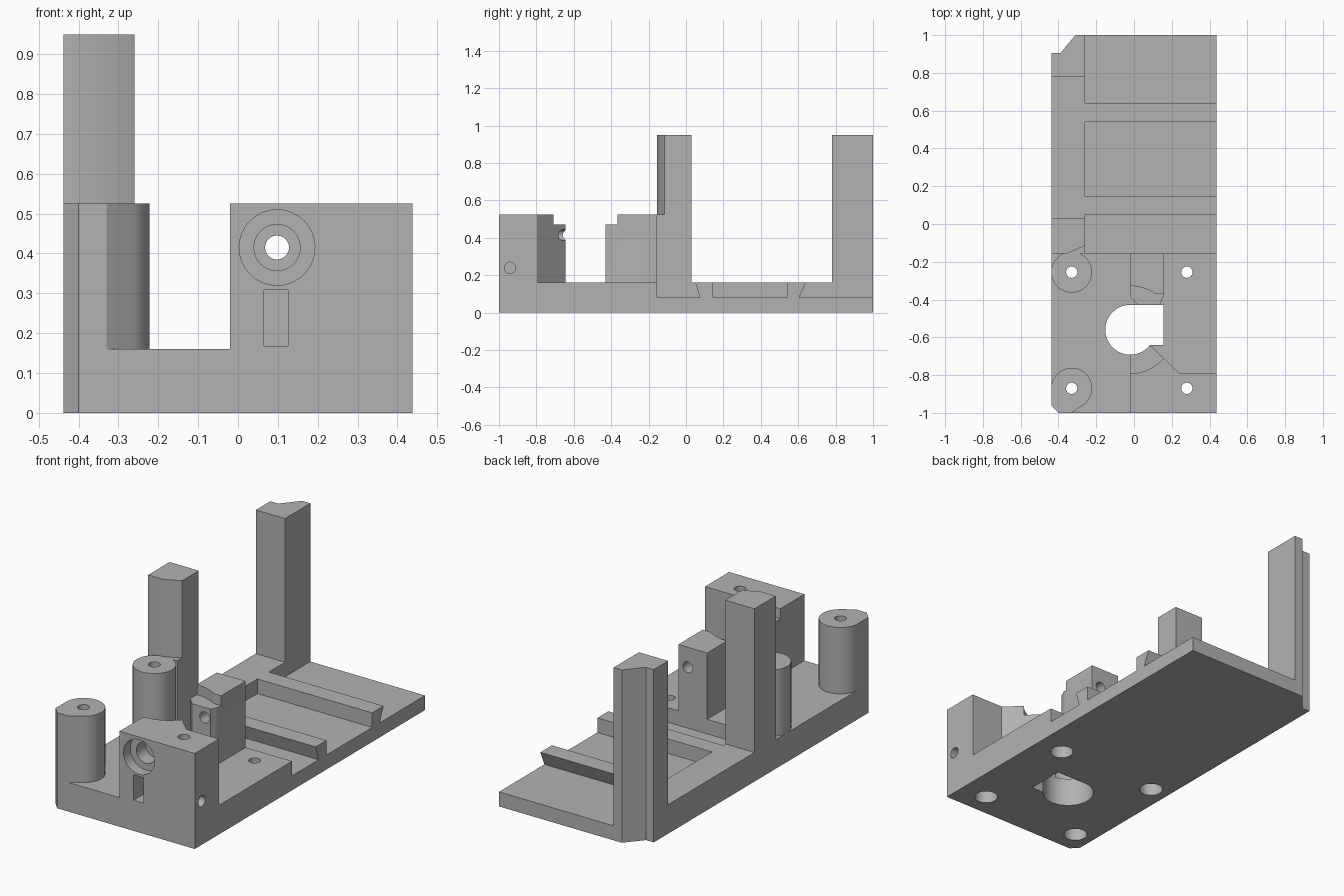
import bpy, bmesh
from math import sin, cos, pi, radians
from mathutils import Matrix, Vector

if "Cube" in bpy.data.objects:
    bpy.data.objects.remove(bpy.data.objects["Cube"], do_unlink=True)

grey = bpy.data.materials.new("matte grey")
grey.use_nodes = True
grey.diffuse_color = (0.45, 0.45, 0.45, 1)
grey.node_tree.nodes["Principled BSDF"].inputs["Base Color"].default_value = (0.45, 0.45, 0.45, 1)

SIDE, INNER = 0.4375, -0.26      # half width, inner edge of the side strip
FLOOR, DECK, MID, TALL = 0.08, 0.16, 0.525, 0.95


def prism(name, points, low, high, axis="z"):
    """Extrude an outline: (x, y) along z, or (y, z) along x."""
    place = (lambda a, b, h: (a, b, h)) if axis == "z" else (lambda a, b, h: (h, a, b))
    bm = bmesh.new()
    face = bm.faces.new([bm.verts.new(place(a, b, low)) for a, b in points])
    new = bmesh.ops.extrude_face_region(bm, geom=[face])["geom"]
    shift = Vector(place(0, 0, high - low))
    bmesh.ops.translate(bm, verts=[v for v in new if isinstance(v, bmesh.types.BMVert)], vec=shift)
    bmesh.ops.recalc_face_normals(bm, faces=bm.faces)
    mesh = bpy.data.meshes.new(name)
    bm.to_mesh(mesh)
    bm.free()
    mesh.materials.append(grey)
    obj = bpy.data.objects.new(name, mesh)
    bpy.context.collection.objects.link(obj)
    return obj


def arc(cx, cy, r, start=0, end=360, n=48):
    last = n if end - start == 360 else n - 1
    angles = [radians(start + (end - start) * i / last) for i in range(n)]
    return [(cx + r * cos(a), cy + r * sin(a)) for a in angles]


def rect(x0, x1, y0, y1):
    return [(x0, y0), (x1, y0), (x1, y1), (x0, y1)]


def rod(name, x, z, r, y0, y1):
    """Round cutter along y."""
    obj = prism(name, arc(0, 0, r, n=32), 0, y1 - y0)
    obj.data.transform(Matrix.Translation((x, y0, z)) @ Matrix.Rotation(-pi / 2, 4, "X"))
    return obj


# Base: side strip and the wide plate with its two undercut rails
strip = prism("side_strip", [(-SIDE, -0.96), (-0.4, -1), (INNER, -1), (INNER, 1), (-0.31, 1),
                             (-0.39, 0.905), (-SIDE, 0.905)], 0, DECK)
plate = prism("base_plate", [(-1, 0), (1, 0), (1, FLOOR), (0.605, FLOOR), (0.64, DECK),
                             (0.54, DECK), (0.54, FLOOR), (0.145, FLOOR), (0.145, DECK),
                             (0.05, DECK), (0.075, FLOOR), (-0.155, FLOOR), (-0.155, DECK),
                             (-1, DECK)], INNER, SIDE, "x")

# Tall posts on the strip
prism("rear_post", [(-SIDE, 0.78), (INNER, 0.78), (INNER, 1), (-0.31, 1),
                    (-0.39, 0.905), (-SIDE, 0.905)], DECK, TALL)
prism("middle_post_foot", rect(-SIDE, INNER, -0.155, 0.03), DECK, MID)
prism("middle_post", [(-SIDE, -0.155), (-0.35, -0.155), (INNER, -0.115),
                      (INNER, 0.03), (-SIDE, 0.03)], MID, TALL)

# Round screw pillars, flattened on the outer side
pillar_front = prism("front_pillar", [(-SIDE, -0.96), (-0.4, -1), (-0.33, -1)]
                     + arc(-0.33, -0.87, 0.108, -50, 174), DECK, MID)
pillar_back = prism("back_pillar", arc(-0.33, -0.255, 0.108, -174, 174), DECK, MID)

# Front bearing block and the support block behind it
front = prism("front_block", [(-0.02, -1), (SIDE, -1), (SIDE, -0.79), (0.24, -0.79),
                              (0.09, -0.645), (-0.02, -0.645)], DECK, MID)
support = prism("support_block", [(-0.02, -0.155), (0.155, -0.155), (0.155, -0.385),
                                  (0.135, -0.43), (0.02, -0.43), (-0.02, -0.385)], DECK, MID)

# Cutters
cuts = []


def cut(cutter, *parts):
    for part in parts:
        mod = part.modifiers.new("cut", "BOOLEAN")
        mod.operation, mod.solver, mod.object = "DIFFERENCE", "EXACT", cutter
        bpy.context.view_layer.objects.active = part
        bpy.ops.object.modifier_apply(modifier=mod.name)
    cutter.hide_render = True
    cuts.append(cutter)


# Vertical screw holes, widened from below
for x, y, parts in ((-0.33, -0.87, (strip, pillar_front)), (-0.33, -0.255, (strip, pillar_back)),
                    (0.28, -0.87, (plate, front)), (0.28, -0.255, (plate,))):
    cut(prism("screw_hole", arc(x, y, 0.03, n=32), -0.1, 1), *parts)
    cut(prism("screw_head_hole", arc(x, y, 0.06, n=32), -0.1, 0.1), parts[0])

# Drop opening with a square side slot
cut(prism("round_opening", arc(-0.02, -0.56, 0.132), -0.1, 1), plate, front)
cut(prism("square_opening", rect(-0.01, 0.157, -0.64, -0.43), -0.1, 1), plate)

# Shallow round recess in the tops of both blocks
cut(prism("round_recess", arc(-0.02, -0.56, 0.232), 0.47, 1), front, support)
cut(prism("flat_recess", rect(0.09, 0.3, -0.5, -0.367), 0.47, 1), support)

# Stepped axle bore through both blocks
cut(rod("axle_bore", 0.098, 0.415, 0.03, -1.1, 0), front, support)
cut(rod("wide_bore", 0.098, 0.415, 0.095, -1.1, -0.94), front)
cut(rod("middle_bore", 0.098, 0.415, 0.058, -1.1, -0.86), front)

# Nut slot in the front face and the side screw hole that meets it
cut(prism("nut_slot", rect(0.065, 0.125, -1.1, -0.89), 0.168, 0.308), front)
cut(prism("side_hole", arc(-0.94, 0.24, 0.03, n=32), 0.1, 0.6, "x"), front)

for cutter in cuts:
    bpy.data.objects.remove(cutter, do_unlink=True)

# Smooth round walls, keep hard edges
bpy.ops.object.select_all(action="DESELECT")
for obj in bpy.context.collection.objects:
    if obj.type == "MESH":
        obj.select_set(True)
        bpy.context.view_layer.objects.active = obj
bpy.ops.object.shade_smooth_by_angle(angle=radians(25))
